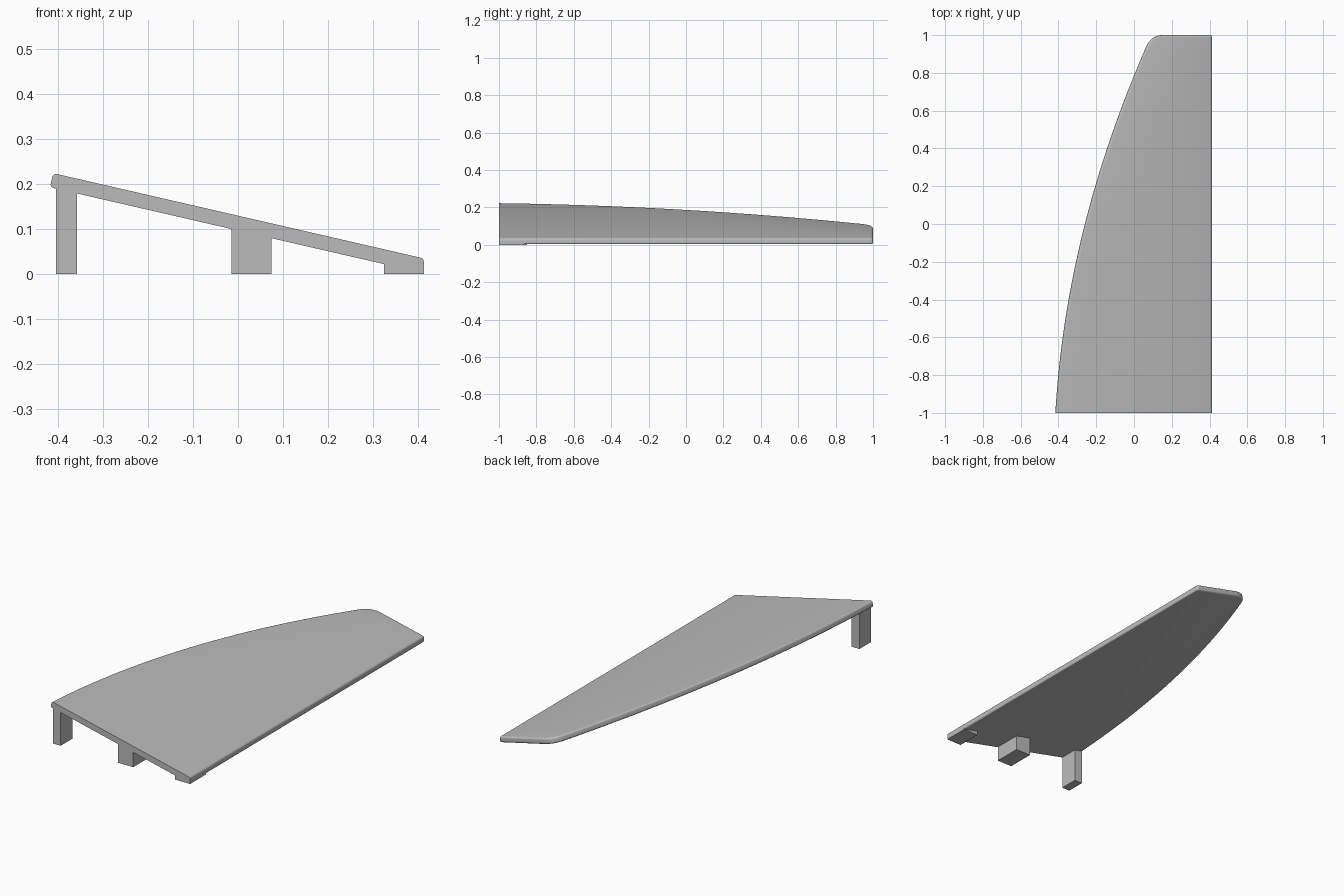
import bpy, bmesh
from mathutils import Vector

cube = bpy.data.objects.get("Cube")
if cube:
    bpy.data.objects.remove(cube)

grey = bpy.data.materials.new("plain_grey")
grey.use_nodes = True
colour = (0.5, 0.5, 0.5, 1)
grey.diffuse_color = colour
grey.node_tree.nodes["Principled BSDF"].inputs["Base Color"].default_value = colour

SLOPE, THICK, RIGHT = 0.23, 0.033, 0.414


def top_z(x):
    return 0.13 - SLOPE * x


def edge_x(t):
    # Curved long edge, t measured from the front
    return -0.411 + 0.0585 * t + 0.0978 * t * t


def round_corner(a, corner, b, steps):
    a, corner, b = Vector(a), Vector(corner), Vector(b)
    return [a.lerp(corner, i / steps).lerp(corner.lerp(b, i / steps), i / steps)
            for i in range(steps + 1)]


def prism(name, lower, upper, rounded=None):
    """Solid between two matching rings; rounded picks the rim edges to bevel."""
    bm = bmesh.new()
    low = [bm.verts.new(p) for p in lower]
    high = [bm.verts.new(p) for p in upper]
    bm.faces.new(low[::-1])
    bm.faces.new(high)
    n = len(low)
    for i in range(n):
        j = (i + 1) % n
        bm.faces.new((low[i], low[j], high[j], high[i]))
    bmesh.ops.recalc_face_normals(bm, faces=bm.faces)
    if rounded:
        rims = [e for e in bm.edges if rounded(e)]
        bmesh.ops.bevel(bm, geom=rims, offset=0.009, segments=4,
                        profile=0.5, affect='EDGES', clamp_overlap=False)
    mesh = bpy.data.meshes.new(name)
    bm.to_mesh(mesh)
    bm.free()
    mesh.materials.append(grey)
    obj = bpy.data.objects.new(name, mesh)
    bpy.context.collection.objects.link(obj)
    return obj


# Sloping panel: straight long edge, square front, rounded tip, curved edge
curve_end = 1.94
outline = [Vector((RIGHT, -1))]
outline += round_corner((RIGHT, 0.988), (RIGHT, 1), (RIGHT - 0.012, 1), 4)
outline += round_corner((0.16, 1), (edge_x(2), 1),
                        (edge_x(curve_end), curve_end - 1), 10)
steps = 32
outline += [Vector((edge_x(curve_end * i / steps), curve_end * i / steps - 1))
            for i in range(steps - 1, -1, -1)]

upper = [(p.x, p.y, top_z(p.x)) for p in outline]
lower = []
for p in outline:
    # The curved side is cut square to the slope, the straight side is upright
    x = p.x - (0.0075 if p.x < 0.3 else 0)
    lower.append((x, p.y, top_z(x) - THICK))


def is_rim(edge):
    a, b = edge.verts
    same_level = abs((a.co.z - top_z(a.co.x)) - (b.co.z - top_z(b.co.x))) < 0.001
    at_front = a.co.y < -0.999 and b.co.y < -0.999
    return same_level and not at_front


panel = prism("sloping_panel", lower, upper, is_rim)
bpy.context.view_layer.objects.active = panel
panel.select_set(True)
bpy.ops.object.shade_smooth_by_angle(angle=0.6)
panel.select_set(False)

# Supports along the front, with tops sunk into the panel
for name, x0, x1, depth in (("tall_leg", -0.405, -0.358, 0.1),
                            ("middle_leg", -0.015, 0.075, 0.15),
                            ("low_foot", 0.325, RIGHT, 0.135)):
    ring = [(x0, -1), (x1, -1), (x1, depth - 1), (x0, depth - 1)]
    prism(name, [(x, y, 0) for x, y in ring],
          [(x, y, top_z(x) - THICK + 0.012) for x, y in ring])
